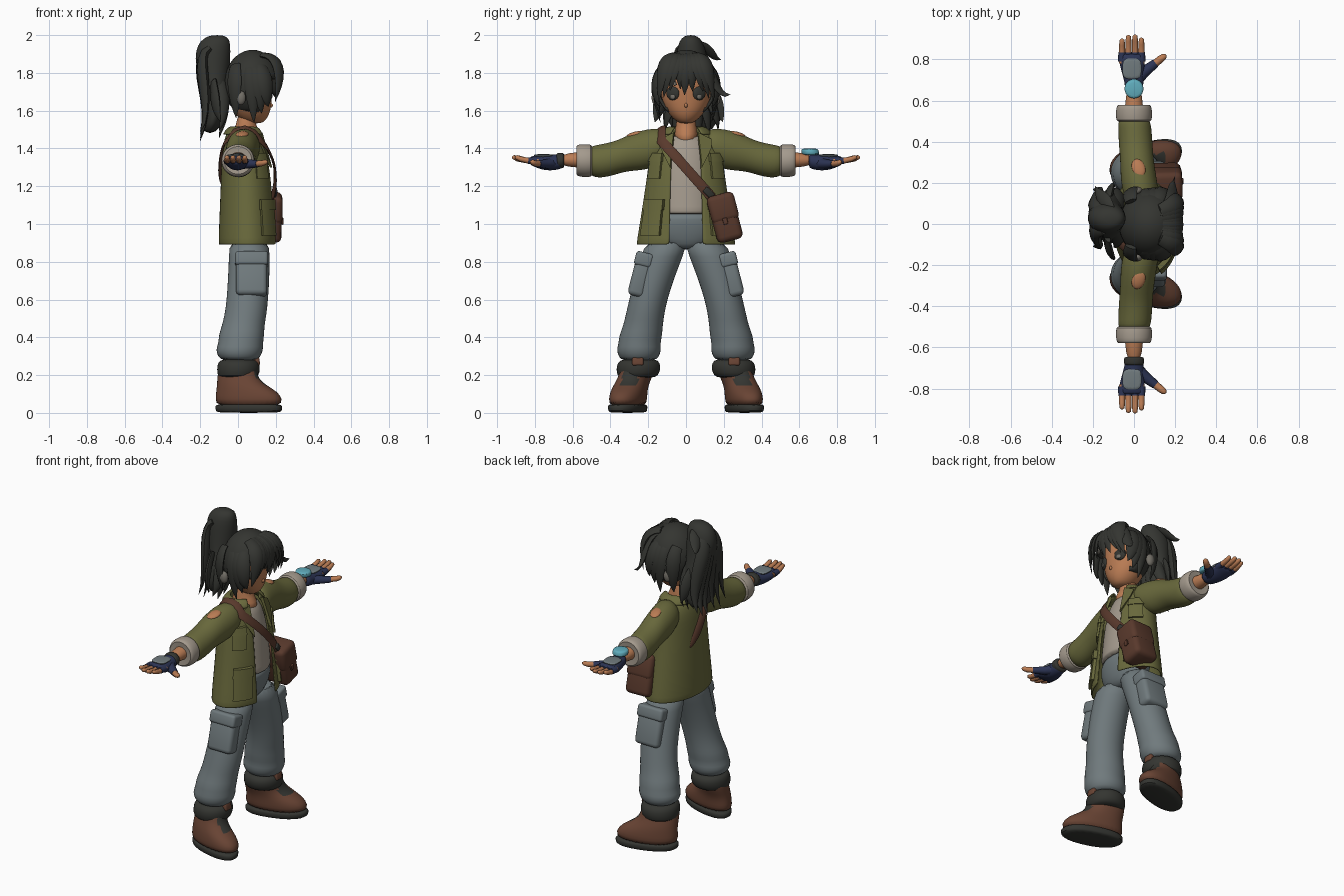
import bpy, bmesh, math
from mathutils import Vector, Matrix, Euler
from mathutils.geometry import interpolate_bezier


def colour(name, r, g, b):
    m = bpy.data.materials.new(name)
    lin = [((c / 255 + 0.055) / 1.055) ** 2.4 for c in (r, g, b)]
    m.diffuse_color = (*lin, 1)
    return m


DARK = colour("charcoal", 52, 53, 49)
SKIN = colour("skin", 186, 124, 84)
OLIVE = colour("olive cloth", 105, 105, 60)
GREY = colour("blue grey cloth", 112, 122, 125)
BOOT = colour("boot leather", 105, 68, 52)
BAG = colour("bag leather", 89, 57, 44)
NAVY = colour("navy cloth", 44, 52, 84)
BEIGE = colour("beige cloth", 164, 154, 141)
TEAL = colour("teal", 96, 172, 188)
METAL = colour("warm grey", 116, 112, 104)


def finish(name, bm, mat, recalc=True, angle=50):
    if recalc:
        bmesh.ops.recalc_face_normals(bm, faces=bm.faces)
    me = bpy.data.meshes.new(name)
    bm.to_mesh(me)
    bm.free()
    me.materials.append(mat)
    me.shade_smooth()
    me.set_sharp_from_angle(angle=math.radians(angle))
    ob = bpy.data.objects.new(name, me)
    bpy.context.collection.objects.link(ob)
    return ob


def skin_rings(bm, rings, closed=True):
    vs = [[bm.verts.new(p) for p in r] for r in rings]
    n = len(vs[0])
    for a, b in zip(vs, vs[1:]):
        for j in range(n if closed else n - 1):
            k = (j + 1) % n
            bm.faces.new((a[j], a[k], b[k], b[j]))
    if closed:
        bm.faces.new(vs[0][::-1])
        bm.faces.new(vs[-1])


def loft(name, secs, mat, axis="z", s=1, n=20, p=2.0, shear=0):
    """Sections: position, centre u, centre v, radius u, radius v [, front gap]."""
    rings, is_open = [], len(secs[0]) == 6
    for sec in secs:
        pos, cu, cv, ru, rv = sec[:5]
        t0 = math.asin(sec[5] / rv) if is_open else 0
        ring = []
        for i in range(n):
            t = t0 + (2 * math.pi - 2 * t0) * i / (n - 1 if is_open else n)
            c, d = math.cos(t), math.sin(t)
            u = cu + ru * math.copysign(abs(c) ** (2 / p), c)
            v = cv + rv * math.copysign(abs(d) ** (2 / p), d) + shear * (u - .05)
            ring.append((u, v * s, pos) if axis == "z" else (u, pos * s, v))
        rings.append(ring)
    bm = bmesh.new()
    skin_rings(bm, rings, not is_open)
    ob = finish(name, bm, mat, not is_open)
    if is_open:
        m = ob.modifiers.new("cloth", "SOLIDIFY")
        m.thickness, m.offset = 0.012, -1
    ob.modifiers.new("smooth", "SUBSURF").levels = 1
    return ob


def sweep(name, pts, widths, thick, mat, centre=None, n=8):
    """Flattened tube; its flat side faces away from the centre."""
    pts = [Vector(p) for p in pts]
    rings = []
    for i, p in enumerate(pts):
        d = (pts[min(i + 1, len(pts) - 1)] - pts[max(i - 1, 0)]).normalized()
        out = p - Vector(centre) if centre else Vector((0.1, 0.05, 1))
        side = d.cross(out).normalized()
        out = side.cross(d)
        w = widths[i]
        ring = []
        for j in range(n):
            a = math.tau * j / n
            ring.append(p + side * w * math.cos(a) + out * w * thick * math.sin(a))
        rings.append(ring)
    bm = bmesh.new()
    skin_rings(bm, rings)
    return finish(name, bm, mat)


def lock(name, ctrl, w, thick=0.4, centre=(0.07, 0, 1.72)):
    pts = interpolate_bezier(*[Vector(c) for c in ctrl], 10)
    ws = [w * (0.75 + 0.7 * t if t < 0.36 else 1 - ((t - 0.36) / 0.645) ** 2)
          for t in [i / 9 for i in range(10)]]
    sweep(name, pts, ws, thick, DARK, centre)


def box(name, loc, size, mat, rot=(0, 0, 0), bevel=0.015):
    bm = bmesh.new()
    bmesh.ops.create_cube(bm, size=1, matrix=Matrix.Diagonal((*size, 1)))
    bmesh.ops.bevel(bm, geom=bm.edges[:], offset=bevel, segments=3, profile=0.5, affect="EDGES")
    bm.transform(Matrix.Translation(loc) @ Euler(rot).to_matrix().to_4x4())
    return finish(name, bm, mat)


def ball(name, loc, size, mat, rot=(0, 0, 0)):
    bm = bmesh.new()
    bmesh.ops.create_uvsphere(bm, u_segments=20, v_segments=12, radius=1)
    bm.transform(Matrix.LocRotScale(Vector(loc), Euler(rot), Vector(size)))
    return finish(name, bm, mat)


# jacket body: open at the front
J = [(0.89, .055, 0, .157, .262, .088), (0.905, .055, 0, .159, .262, .088),
     (1.05, .052, 0, .15, .238, .085), (1.2, .05, 0, .142, .215, .083),
     (1.32, .045, 0, .132, .198, .078), (1.42, .035, 0, .117, .187, .07),
     (1.48, .035, 0, .096, .145, .062), (1.5, .033, 0, .082, .095, .056)]
loft("jacket", J, OLIVE, n=32)


def jacket_point(z, off, t=None, y=None, back=False):
    z0 = min(max(z, J[0][0]), J[-1][0])
    a, b = next((a, b) for a, b in zip(J, J[1:]) if z0 <= b[0])
    f = (z0 - a[0]) / (b[0] - a[0])
    cx, rx, ry = [a[k] + (b[k] - a[k]) * f for k in (1, 3, 4)]
    if t is None:
        t = math.asin(max(-1, min(1, y / ry)))
        t = math.pi - t if back else t
    return Vector((cx + (rx + off) * math.cos(t), (ry + off) * math.sin(t), z))


def pocket(name, t0, t1, z0, z1, s, off):
    bm = bmesh.new()
    skin_rings(bm, [[jacket_point(z0 + (z1 - z0) * i / 4, o, t=s * (t0 + (t1 - t0) * j / 6))
                     for j, o in [(0, 0)] + [(j, off) for j in range(7)] + [(6, 0)]]
                    for i in range(5)], True)
    finish(name, bm, OLIVE, angle=40)


loft("collar", [(1.455, .037, 0, .102, .14, .072), (1.485, .04, 0, .086, .1, .058),
                (1.51, .04, 0, .076, .086, .055), (1.505, .04, 0, .087, .1, .062),
                (1.468, .037, 0, .11, .138, .075)], OLIVE, n=24)
for s in (1, -1):
    pocket("chest_pocket", .7, 1.2, 1.24, 1.35, s, .012)
    pocket("chest_pocket_flap", .67, 1.23, 1.33, 1.375, s, .017)
    pocket("hip_pocket", .55, 1.1, .94, 1.09, s, .018)
    pocket("hip_pocket_flap", .52, 1.13, 1.075, 1.13, s, .023)
    # lapels
    bm = bmesh.new()
    ring = [(.06, 1.485), (.125, 1.45), (.125, 1.40), (.08, 1.30)]
    skin_rings(bm, [[jacket_point(z, o, y=s * y) for y, z in ring] for o in (0, .014)])
    finish("lapel", bm, OLIVE)

# torso under the jacket
loft("shirt", [(1.05, .057, 0, .131, .165), (1.06, .057, 0, .132, .165), (1.12, .055, 0, .128, .165),
               (1.3, .047, 0, .12, .155), (1.42, .037, 0, .1, .13), (1.475, .035, 0, .075, .085)], BEIGE)
loft("neck", [(1.42, .045, 0, .089, .055), (1.48, .045, 0, .079, .065), (1.52, .04, 0, .05, .052),
              (1.6, .05, 0, .05, .05)], SKIN)
loft("trouser_hips", [(.865, .06, 0, .055, .06), (.89, .06, 0, .08, .14), (.95, .06, 0, .102, .185),
                      (1.03, .06, 0, .116, .185), (1.065, .057, 0, .113, .165)], GREY)

for s in (1, -1):
    # sleeves and cuffs
    loft("sleeve", [(.1, .035, 1.41, .07, .08), (.14, .035, 1.415, .085, .092),
                    (.2, .025, 1.395, .09, .11), (.28, .017, 1.383, .084, .101),
                    (.34, .012, 1.363, .082, .091), (.39, .008, 1.345, .083, .09),
                    (.45, .005, 1.333, .082, .09), (.485, .002, 1.332, .081, .084),
                    (.52, 0, 1.335, .072, .072)], OLIVE, "y", s)
    loft("sleeve_cuff", [(.495, 0, 1.335, .075, .075), (.5, 0, 1.335, .087, .087),
                         (.535, 0, 1.335, .09, .089), (.57, 0, 1.337, .087, .086),
                         (.583, 0, 1.337, .076, .076), (.575, 0, 1.337, .055, .055)], BEIGE, "y", s)
    ball("shoulder_patch", (.022, s * .272, 1.474), (.032, .047, .014), SKIN, (-s * .25, .1, s * .3))
    # arms, gloves and fingers
    loft("forearm", [(.45, 0, 1.34, .05, .048), (.58, 0, 1.34, .045, .042),
                     (.67, 0, 1.338, .034, .03)], SKIN, "y", s)
    loft("glove", [(.65, 0, 1.335, .036, .032), (.66, 0, 1.332, .045, .04), (.69, 0, 1.327, .046, .042),
                   (.74, -.005, 1.323, .056, .042), (.79, -.01, 1.33, .064, .033),
                   (.82, -.01, 1.335, .062, .024), (.828, -.01, 1.335, .05, .015)], NAVY, "y", s)
    loft("glove_plate", [(1.352, -.01, .755, .046, .05), (1.366, -.01, .755, .048, .052),
                         (1.37, -.01, .755, .042, .046)], GREY, s=s, p=3.5)
    for x, tip in ((-.058, .9), (-.027, .918), (.005, .92), (.036, .905)):
        sweep("finger", [(x, s * .78, 1.333), (x, s * .84, 1.336), (x, s * (tip - .03), 1.344),
                         (x, s * (tip - .006), 1.354), (x, s * tip, 1.357)],
              [.016, .016, .0145, .012, .004], .95, SKIN)
        sweep("glove_finger", [(x, s * .79, 1.333), (x, s * .835, 1.336)], [.02, .018], .95, NAVY)
    sweep("glove_thumb", [(.01, s * .705, 1.323), (.05, s * .74, 1.318), (.105, s * .782, 1.318)],
          [.036, .028, .021], .9, NAVY)
    sweep("thumb", [(.09, s * .77, 1.318), (.13, s * .802, 1.322), (.147, s * .815, 1.328),
                    (.155, s * .821, 1.331)], [.019, .018, .015, .005], .9, SKIN)

    # trouser legs with gathered hems
    loft("trouser_leg", [(.275, .01, .25, .09, .085), (.295, .006, .25, .113, .108),
                         (.335, .008, .249, .128, .12), (.365, .014, .247, .119, .112),
                         (.41, .018, .24, .122, .115), (.46, .027, .228, .114, .106),
                         (.52, .04, .217, .112, .103), (.6, .05, .2, .111, .102),
                         (.72, .057, .165, .111, .106), (.83, .06, .129, .109, .114),
                         (.92, .06, .095, .108, .11)], GREY, s=s)
    box("cargo_pocket", (.072, s * .241, .725), (.165, .09, .22), GREY, (s * .25, 0, 0), .025)
    box("cargo_flap", (.072, s * .223, .812), (.175, .095, .075), GREY, (s * .25, 0, 0), .016)

    # boots, toes turned out
    loft("boot_sole", [(0, .057, .307, .165, .08), (.008, .057, .307, .178, .09),
                       (.038, .057, .307, .18, .092), (.048, .057, .307, .172, .088)],
         DARK, s=s, p=2.3, shear=.26)
    upper = loft("boot_upper", [(.03, .057, .307, .174, .088), (.075, .058, .306, .178, .092),
                                (.112, .047, .303, .163, .09), (.145, .02, .298, .132, .087),
                                (.18, .0, .285, .11, .086), (.22, -.003, .27, .102, .086),
                                (.275, 0, .26, .1, .086)], BOOT, s=s, p=2.2, n=32, shear=.22)
    upper.data.materials.append(DARK)
    for f in upper.data.polygons:
        if f.normal.x > .25 and f.center.z > .13 and abs(abs(f.center.y) - .295) < .046:
            f.material_index = 1
    loft("boot_collar", [(.185, 0, .26, .09, .085), (.195, 0, .256, .11, .109), (.23, .003, .252, .116, .119),
                         (.265, .003, .25, .112, .115), (.288, .003, .249, .09, .09)], DARK, s=s)
    box("boot_tab", (.1, s * .255, .272), (.03, .06, .045), BOOT, (0, -.15, 0), .01)

# wrist gear
loft("wristband", [(.645, 0, 1.336, .042, .036), (.65, 0, 1.336, .05, .042),
                   (.682, 0, 1.335, .05, .042), (.687, 0, 1.335, .042, .036)], DARK, "y", -1)
loft("wrist_device", [(1.365, 0, .66, .042, .042), (1.37, 0, .66, .047, .047),
                      (1.393, 0, .655, .047, .047), (1.4, 0, .655, .04, .04)], TEAL)

# head and face
loft("head", [(1.532, .09, 0, .03, .025), (1.545, .084, 0, .06, .055), (1.58, .075, 0, .092, .09),
              (1.62, .07, 0, .106, .115), (1.67, .068, 0, .112, .132), (1.74, .068, 0, .12, .138),
              (1.82, .07, 0, .11, .125), (1.88, .07, 0, .06, .07)], SKIN, n=24)
ball("nose", (.173, 0, 1.628), (.012, .009, .012), SKIN)
for s in (1, -1):
    ball("eye", (.163, s * .07, 1.692), (.014, .037, .037), DARK, (0, 0, s * .42))
    ball("iris", (.174, s * .07, 1.674), (.006, .015, .013), METAL, (0, 0, s * .42))
    ball("ear_piece", (.015, s * .162, 1.668), (.026, .02, .038), METAL)

# hair cap with the face left open
bm = bmesh.new()
bmesh.ops.create_uvsphere(bm, u_segments=32, v_segments=20, radius=1)
bm.transform(Matrix.LocRotScale(Vector((.077, 0, 1.74)), None, Vector((.15, .163, .182))))
gone = [v for v in bm.verts if v.co.z < 1.585 or (v.co.x > .12 and v.co.z < 1.745)]
bmesh.ops.delete(bm, geom=gone, context="VERTS")
cap = finish("hair_cap", bm, DARK, False)
m = cap.modifiers.new("thickness", "SOLIDIFY")
m.thickness, m.offset = .015, -1

# fringe: root y, tip y, tip z, width
for y0, y1, z1, w in ((-.12, -.145, 1.645, .042), (-.09, -.118, 1.67, .042), (-.055, -.085, 1.705, .034),
                      (-.03, -.03, 1.715, .034), (.0, -.008, 1.68, .038), (.025, .035, 1.70, .036),
                      (.06, .09, 1.70, .04), (.09, .12, 1.665, .042), (.11, .148, 1.65, .042)):
    k = 1 - abs(y1) * 2.2
    lock("fringe", [(.13, y0 * .6, 1.895), (.2 + .04 * k, y0, 1.89), (.215 + .03 * k, (y0 + y1) / 2, 1.78),
                    (.165 + .045 * k, y1, z1)], w)
lock("side_flick", [(.14, .06, 1.88), (.22, .15, 1.84), (.17, .15, 1.66), (.2, .235, 1.685)], .035)
for s in (1, -1):
    for x, z in ((.15, 1.62), (.115, 1.585), (.075, 1.535), (-.02, 1.56)):
        lock("side_lock", [(x * .8, s * .11, 1.84), (x, s * .175, 1.8), (x, s * .17, 1.66),
                           (x + .01, s * .135, z)], .042)
box("hair_clip", (.214, -.062, 1.75), (.012, .018, .035), METAL, (.4, 0, -.3), .004)

# ponytail with loose ends
loft("ponytail", [(1.48, -.15, .035, .03, .09), (1.53, -.135, .035, .05, .13), (1.6, -.118, .035, .06, .138),
                  (1.7, -.118, .035, .07, .112), (1.8, -.13, .03, .084, .092), (1.88, -.135, .03, .095, .084),
                  (1.95, -.127, .027, .088, .07), (1.985, -.115, .025, .066, .05),
                  (2.0, -.11, .025, .03, .02)], DARK, n=24)
for y0, y1, z in ((-.03, -.11, 1.48), (-.02, -.06, 1.445), (.01, .0, 1.455), (.05, .07, 1.44),
                  (.07, .12, 1.455), (.09, .17, 1.49)):
    lock("ponytail_end", [(-.15, y0 * .7, 1.93), (-.25, y0, 1.88), (-.12, y1, 1.65), (-.2, y1, z)],
         .045, .6, (0, 0, 1.7))
    lock("ponytail_inner_end", [(-.11, y0 * .8, 1.8), (-.07, y0, 1.72), (-.06, y1, 1.58), (-.1, y1, z + .015)],
         .038, .6, (-.13, .03, 1.7))
lock("tail_flick", [(-.11, .05, 1.95), (-.13, .12, 1.96), (-.17, .13, 1.87), (-.19, .185, 1.87)], .035)
for y, x in ((-.165, -.09), (.195, -.1)):
    lock("low_flick", [(-.13, y * .4, 1.75), (-.12, y * .8, 1.68), (-.12, y * .9, 1.6), (x, y, 1.54)], .045)

# shoulder strap over the chest and upper back, then the satchel
path = [jacket_point(1.14 + .3 * f, .014, y=.13 - .25 * f) for f in [i / 9 for i in range(10)]]
path += [Vector((.085, -.132, 1.488)), Vector((.035, -.132, 1.51)), Vector((-.02, -.122, 1.493))]
path += [jacket_point(1.46 - .25 * f, .007, y=-.11 + .19 * f, back=True) for f in [i / 9 for i in range(10)]]
sweep("bag_strap", path, [.027] * (len(path) - 3) + [.024, .018, .006], .25, BAG, (.04, 0, 1.25))
box("strap_buckle", jacket_point(1.165, .02, y=.11), (.02, .06, .035), DARK, (-.75, 0, .3), .006)
box("satchel", (.147, .205, 1.032), (.165, .14, .25), BAG, (.26, 0, .03), .03)
box("satchel_flap", (.15, .193, 1.085), (.17, .148, .15), BAG, (.26, 0, .03), .028)
box("satchel_clasp", (.234, .208, 1.015), (.012, .025, .035), BAG, (.26, 0, .03), .004)
